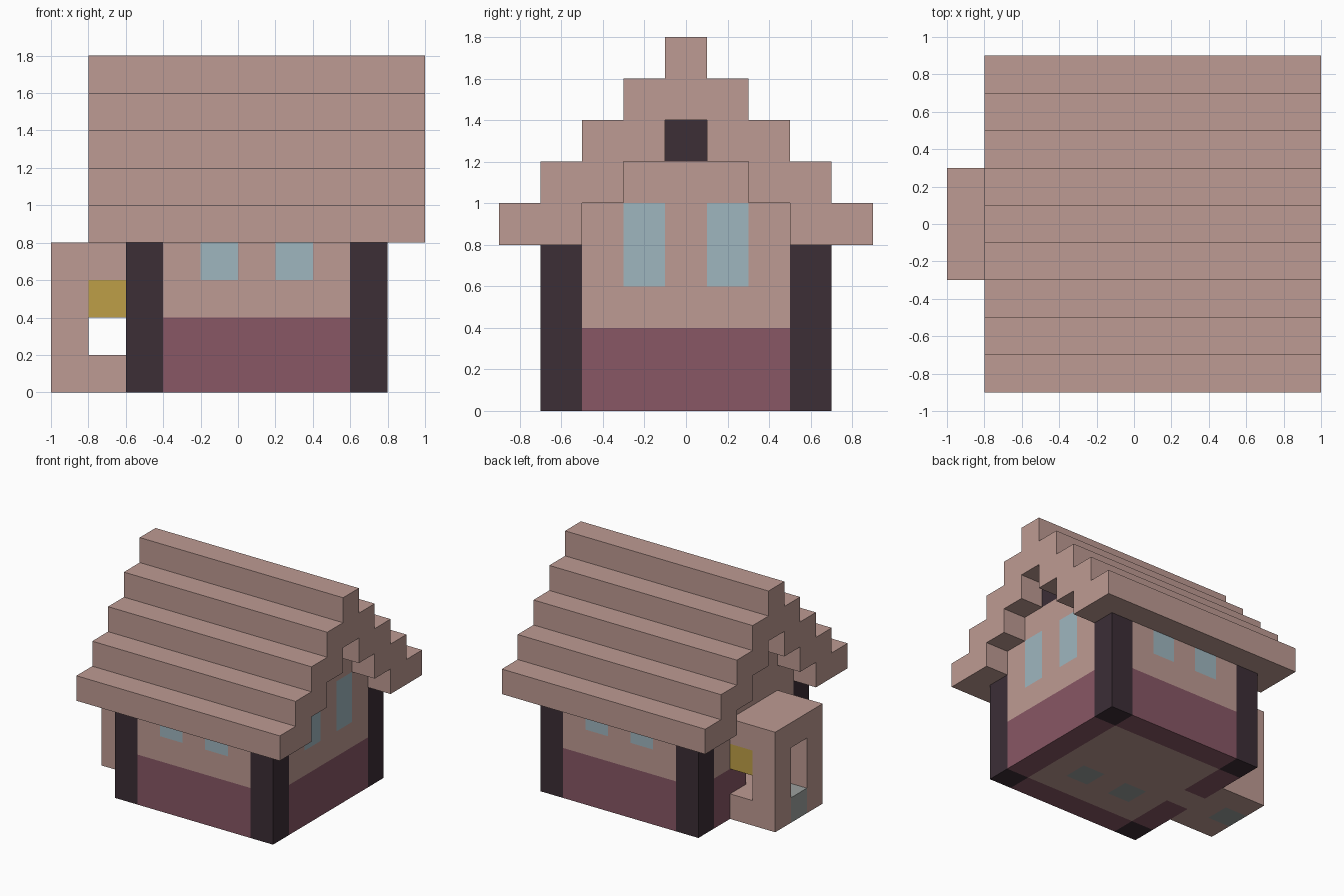
import bpy, bmesh
from mathutils import Vector

if "Cube" in bpy.data.objects:
    bpy.data.objects.remove(bpy.data.objects["Cube"])

U = 0.2  # one block


def material(name, rgb):
    lin = [(c / 255 / 12.92) if c < 11 else ((c / 255 + 0.055) / 1.055) ** 2.4 for c in rgb]
    m = bpy.data.materials.new(name)
    m.use_nodes = True
    m.diffuse_color = (*lin, 1)
    m.node_tree.nodes["Principled BSDF"].inputs["Base Color"].default_value = (*lin, 1)
    return m


PLASTER, PLUM, TIMBER, GLASS, LAMP, STONE = range(6)
MATS = [
    material("pink plaster", (190, 155, 147)),
    material("plum base", (136, 87, 101)),
    material("dark timber", (60, 46, 54)),
    material("pale blue glass", (159, 182, 191)),
    material("lamp yellow", (190, 159, 71)),
    material("grey stone", (156, 160, 158)),
]


def finish(name, bm, rule):
    """Colour the faces by a rule on their centre and make the object."""
    bmesh.ops.recalc_face_normals(bm, faces=bm.faces[:])
    for f in bm.faces:
        f.material_index = rule(f.calc_center_median()) if callable(rule) else rule
    me = bpy.data.meshes.new(name)
    bm.to_mesh(me)
    bm.free()
    used = sorted({p.material_index for p in me.polygons})
    for i in used:
        me.materials.append(MATS[i])
    for p in me.polygons:
        p.material_index = used.index(p.material_index)
    ob = bpy.data.objects.new(name, me)
    bpy.context.scene.collection.objects.link(ob)
    return ob


def blocks(name, boxes, rule, cuts=()):
    """Boxes as (x0, x1, y0, y1, z0, z1); cuts are (axis, value) planes."""
    bm = bmesh.new()
    for x0, x1, y0, y1, z0, z1 in boxes:
        verts = bmesh.ops.create_cube(bm, size=1)["verts"]
        size = Vector((x1 - x0, y1 - y0, z1 - z0))
        mid = Vector((x0 + x1, y0 + y1, z0 + z1)) / 2
        for v in verts:
            v.co = v.co * size + mid
    for axis, value in cuts:
        n = Vector((0, 0, 0))
        n[axis] = 1
        bmesh.ops.bisect_plane(bm, geom=bm.verts[:] + bm.edges[:] + bm.faces[:],
                               plane_co=n * value, plane_no=n, dist=1e-5)
    return finish(name, bm, rule)


# Corner posts
for side, x in (("right", -0.6), ("left", 0.6)):
    for end, y in (("front", -0.7), ("back", 0.5)):
        blocks(f"{end}_{side}_post", [(x, x + U, y, y + U, 0, 0.8)], TIMBER)


# Front and back walls with two small windows
def long_wall(c):
    if c.z < 0.4:
        return PLUM
    window = c.z > 0.6 and 0.1 < abs(c.x - 0.1) < 0.3
    return GLASS if window and c.z < 0.79 else PLASTER


wall_cuts = [(2, 0.4), (2, 0.6)] + [(0, i * U) for i in range(-1, 3)]
for end, y in (("front", -0.7), ("back", 0.5)):
    blocks(f"{end}_wall", [(-0.4, 0.6, y, y + U, 0, 0.8)], long_wall, wall_cuts)


# Left gable wall with two tall windows
def gable_wall(c):
    if c.z < 0.4:
        return PLUM
    return GLASS if 0.6 < c.z < 0.99 and 0.1 < abs(c.y) < 0.3 else PLASTER


gable_cuts = [(2, 0.4), (2, 0.6), (1, -0.3), (1, -0.1), (1, 0.1), (1, 0.3)]
blocks("left_gable_wall", [(0.6, 0.8, -0.5, 0.5, 0, 1.0),
                           (0.6, 0.8, -0.3, 0.3, 1.0, 1.2)], gable_wall, gable_cuts)

# Right gable wall with a doorway
blocks("right_gable_wall", [(-0.6, -0.4, -0.5, -0.1, 0, 1.0),
                            (-0.6, -0.4, 0.1, 0.5, 0, 1.0),
                            (-0.6, -0.4, -0.1, 0.1, 0.6, 1.0),
                            (-0.6, -0.4, -0.3, 0.3, 1.0, 1.2)],
       lambda c: PLUM if c.z < 0.4 else PLASTER, [(2, 0.4)])

# Ridge beam ends
for side, x in (("right", -0.6), ("left", 0.6)):
    blocks(f"{side}_beam_end", [(x, x + U, -0.1, 0.1, 1.2, 1.4)], TIMBER)

# Floor with two stone tiles, and the door sill
tile_cuts = [(0, i * U) for i in range(-1, 3)] + [(1, -0.3), (1, -0.1)]
blocks("floor", [(-0.4, 0.6, -0.5, 0.5, 0, U)],
       lambda c: STONE if -0.3 < c.y < -0.1 and 0.1 < abs(c.x - 0.1) < 0.3 else PLASTER,
       tile_cuts)
blocks("door_sill", [(-0.6, -0.4, -0.1, 0.1, 0, U)], PLASTER)

# Stepped roof: one staircase profile run along the ridge
outer, inner = [], []
for i in range(5):
    w, z = 0.9 - i * U, 0.8 + i * U
    outer += [(w, z), (w, z + U)]
    if i < 3:
        inner += [(w - 0.4, z), (w - 0.4, z + U)]
half = inner[::-1] + outer
profile = half + [(-y, z) for y, z in reversed(half)]
bm = bmesh.new()
face = bm.faces.new([bm.verts.new((-0.8, y, z)) for y, z in profile])
ext = bmesh.ops.extrude_face_region(bm, geom=[face])["geom"]
bmesh.ops.translate(bm, vec=(1.8, 0, 0),
                    verts=[g for g in ext if isinstance(g, bmesh.types.BMVert)])
if not face.is_valid or len([f for f in bm.faces if len(f.verts) > 4]) < 2:
    bm.faces.new([v for v in bm.verts if v.co.x < 0])
finish("stepped_roof", bm, PLASTER)

# Porch: floor, entrance columns and flat roof
blocks("porch_floor", [(-0.8, -0.6, -0.3, 0.3, 0, U),
                       (-1.0, -0.8, -0.3, -0.1, 0, U),
                       (-1.0, -0.8, 0.1, 0.3, 0, U)], PLASTER)
blocks("porch_doorstep", [(-1.0, -0.8, -0.1, 0.1, 0, U)], STONE)
blocks("porch_roof", [(-1.0, -0.6, -0.3, 0.3, 0.6, 0.8)], PLASTER)
for end, y in (("front", -0.3), ("back", 0.1)):
    blocks(f"{end}_porch_column", [(-1.0, -0.8, y, y + U, U, 0.6)], PLASTER)
    blocks(f"{end}_porch_lamp", [(-0.8, -0.6, y, y + U, 0.4, 0.6)], LAMP)
